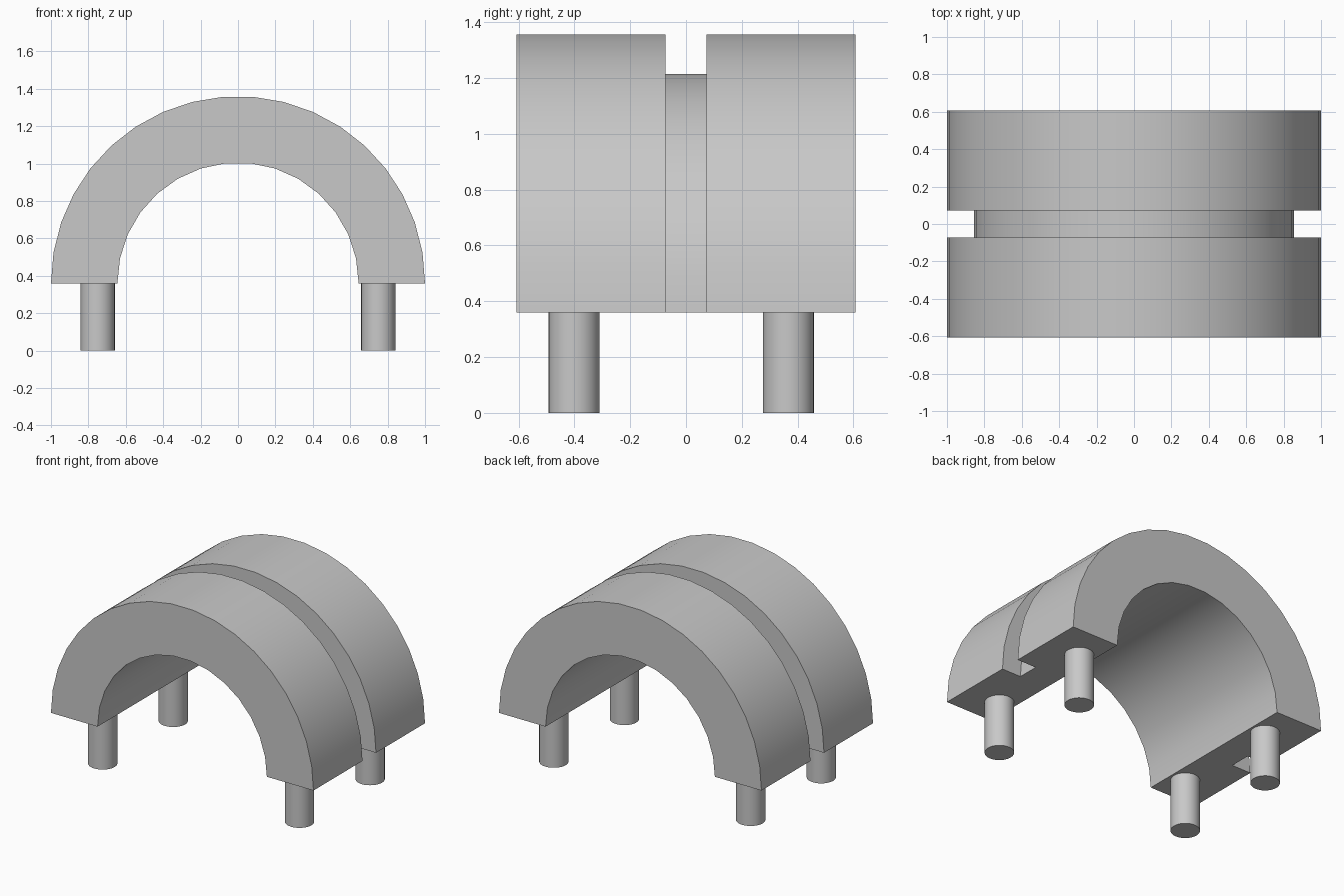
import bpy
import math
from math import pi, cos, sin, radians

cube = bpy.data.objects.get("Cube")
if cube:
    bpy.data.objects.remove(cube, do_unlink=True)

BASE_Z = 0.36       # underside of the arch
HALF_DEPTH = 0.607
GROOVE_HALF = 0.0735
PEG_RADIUS = 0.0915

grey = bpy.data.materials.new("light grey")
grey.use_nodes = True
colour = (0.58, 0.58, 0.58, 1)
grey.diffuse_color = colour
grey.node_tree.nodes["Principled BSDF"].inputs["Base Color"].default_value = colour


def arc(radius, segments):
    """Half circle in the XZ plane, from +x over the top to -x."""
    return [(radius * cos(pi * i / segments), BASE_Z + radius * sin(pi * i / segments))
            for i in range(segments + 1)]


def extrude_profile(name, profile, half_depth):
    """Closed prism along y from an XZ outline running counter-clockwise."""
    n = len(profile)
    verts = [(x, y, z) for y in (-half_depth, half_depth) for x, z in profile]
    faces = [list(range(n)), list(range(2 * n - 1, n - 1, -1))]
    faces += [[i, i + n, (i + 1) % n + n, (i + 1) % n] for i in range(n)]
    mesh = bpy.data.meshes.new(name)
    mesh.from_pydata(verts, [], faces)
    mesh.materials.append(grey)
    obj = bpy.data.objects.new(name, mesh)
    bpy.context.collection.objects.link(obj)
    return obj


def smooth(obj):
    bpy.ops.object.select_all(action="DESELECT")
    obj.select_set(True)
    bpy.context.view_layer.objects.active = obj
    bpy.ops.object.shade_smooth_by_angle(angle=radians(30))


# Arch: half ring with a flat underside
arch = extrude_profile("arch", arc(1.0, 19) + arc(0.645, 15)[::-1], HALF_DEPTH)

# Groove cutter: wider half ring whose ends reach below the arch
inner = arc(0.855, 20)
outer = arc(1.2, 20)
low = BASE_Z - 0.1
profile = ([(outer[0][0], low)] + outer + [(outer[-1][0], low), (inner[-1][0], low)]
           + inner[::-1] + [(inner[0][0], low)])
cutter = extrude_profile("groove_cutter", profile, GROOVE_HALF)
cutter.hide_render = True

cut = arch.modifiers.new("groove", "BOOLEAN")
cut.operation = "DIFFERENCE"
cut.solver = "EXACT"
cut.object = cutter
bpy.context.view_layer.objects.active = arch
bpy.ops.object.modifier_apply(modifier=cut.name)
bpy.data.objects.remove(cutter, do_unlink=True)
smooth(arch)

# Four round pegs under the arch ends
for side, x in (("left", 0.75), ("right", -0.75)):
    for end, y in (("front", -0.401), ("back", 0.367)):
        bpy.ops.mesh.primitive_cylinder_add(vertices=32, radius=PEG_RADIUS, depth=BASE_Z,
                                            location=(x, y, BASE_Z / 2))
        peg = bpy.context.object
        peg.name = f"{end}_{side}_peg"
        peg.data.materials.append(grey)
        smooth(peg)
